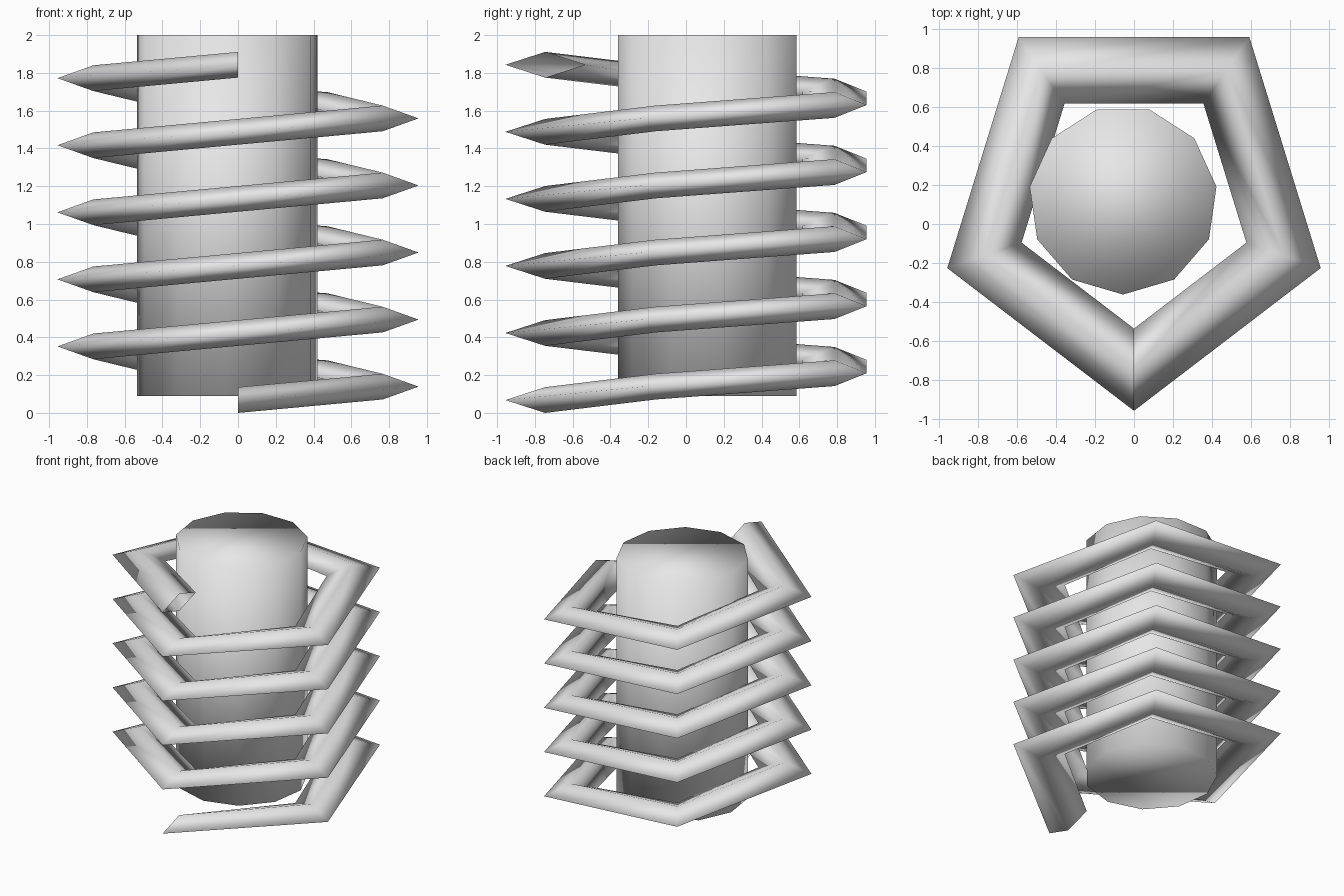
import bpy
import bmesh
from math import sin, cos, pi, tau

if "Cube" in bpy.data.objects:
    bpy.data.objects.remove(bpy.data.objects["Cube"], do_unlink=True)

grey = bpy.data.materials.new("light_grey")
grey.use_nodes = True
grey.diffuse_color = (0.8, 0.8, 0.8, 1)
grey.node_tree.nodes["Principled BSDF"].inputs["Base Color"].default_value = (0.8, 0.8, 0.8, 1)


def make_tube(name, rings, capped):
    """Skin a list of point rings with smooth quads, optionally closing both ends."""
    bm = bmesh.new()
    loops = [[bm.verts.new(p) for p in ring] for ring in rings]
    n = len(rings[0])
    for low, high in zip(loops, loops[1:]):
        for k in range(n):
            m = (k + 1) % n
            bm.faces.new((low[k], high[k], high[m], low[m]))
    if capped:
        bm.faces.new(loops[0])
        bm.faces.new(loops[-1])
        bmesh.ops.recalc_face_normals(bm, faces=bm.faces)
    for face in bm.faces:
        face.smooth = True
    mesh = bpy.data.meshes.new(name)
    bm.to_mesh(mesh)
    bm.free()
    mesh.materials.append(grey)
    obj = bpy.data.objects.new(name, mesh)
    bpy.context.collection.objects.link(obj)
    return obj


# Central core: eleven-sided column, slightly off centre
SIDES, CORE_RADIUS = 11, 0.483
core_rings = [[(-0.056 + CORE_RADIUS * cos(tau * k / SIDES - pi / 2),
                0.122 + CORE_RADIUS * sin(tau * k / SIDES - pi / 2), z)
               for k in range(SIDES)] for z in (0.09, 2.0)]
make_tube("core_column", core_rings, True)

# Coil: diamond section swept up a five-sided spiral with open ends
TURNS, STEPS, PITCH = 5, 5, 0.355
MID_RADIUS, HALF_WIDTH, HALF_HEIGHT, STRETCH = 0.805, 0.2, 0.068, 1.052
coil_rings = []
for step in range(TURNS * STEPS + 1):
    angle = tau * step / STEPS - pi / 2
    ring = []
    for k in range(4):
        r = MID_RADIUS + HALF_WIDTH * cos(k * pi / 2)
        z = HALF_HEIGHT * (1 + sin(k * pi / 2)) + PITCH * step / STEPS
        ring.append((r * cos(angle), 0.101 + STRETCH * r * sin(angle), z))
    coil_rings.append(ring)
make_tube("spiral_coil", coil_rings, False)
